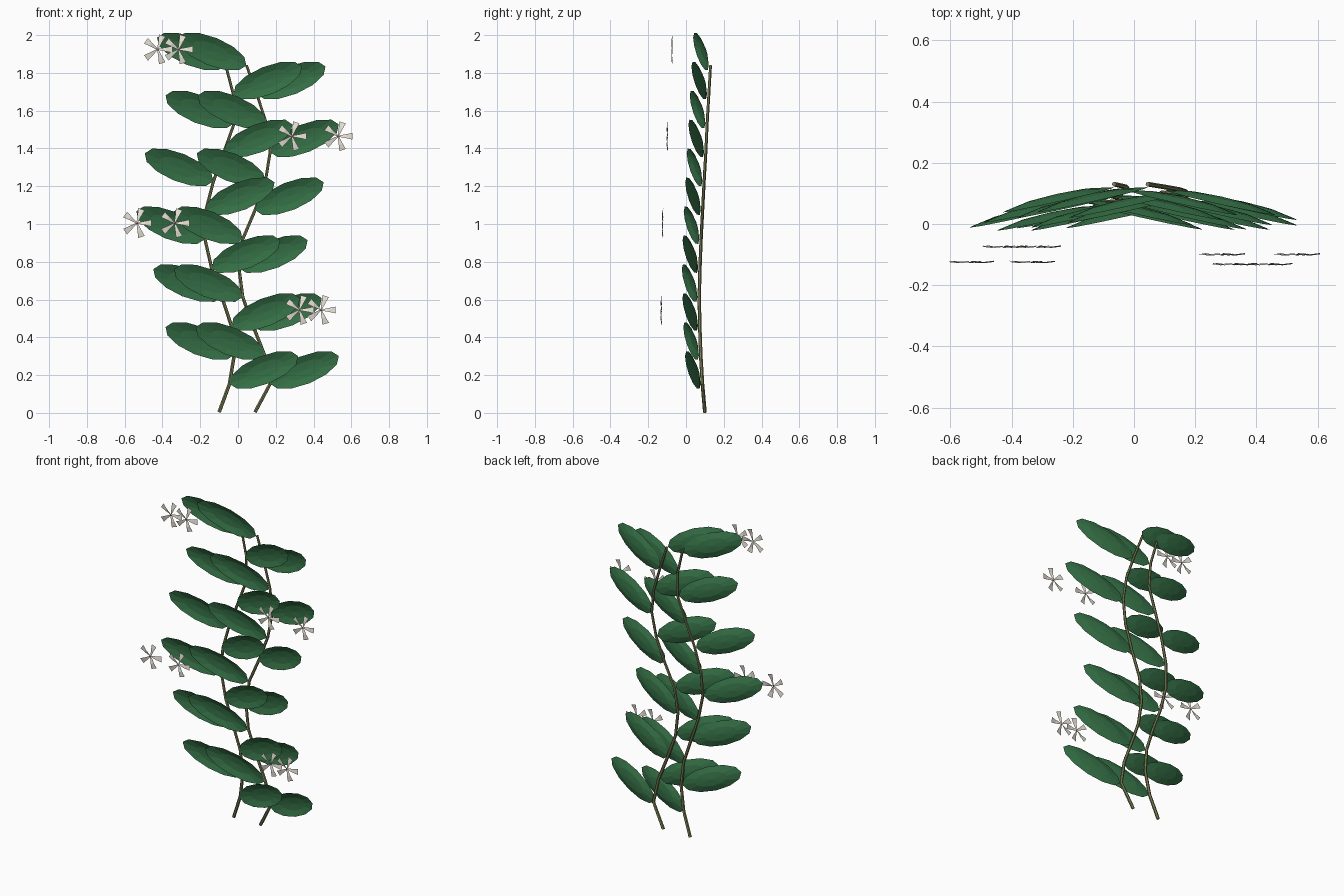
import bpy
from math import sin, cos, pi
from mathutils import Vector

if "Cube" in bpy.data.objects:
    bpy.data.objects.remove(bpy.data.objects["Cube"])


def material(name, color):
    m = bpy.data.materials.new(name)
    m.diffuse_color = (*color, 1)
    m.use_nodes = True
    m.node_tree.nodes["Principled BSDF"].inputs["Base Color"].default_value = m.diffuse_color
    return m


LEAF = material("leaf_green", (0.035, 0.16, 0.06))
STEM = material("stem_olive", (0.2, 0.21, 0.09))
PETAL = material("petal_cream", (0.82, 0.77, 0.68))
CORE = material("flower_core", (0.3, 0.28, 0.22))


def add_mesh(name, verts, faces, mat):
    me = bpy.data.meshes.new(name)
    me.from_pydata(verts, [], faces)
    me.materials.append(mat)
    ob = bpy.data.objects.new(name, me)
    bpy.context.collection.objects.link(ob)
    return ob


def stem(name, pts):
    cu = bpy.data.curves.new(name, 'CURVE')
    cu.dimensions = '3D'
    cu.bevel_depth = 0.01
    cu.bevel_resolution = 1
    cu.use_fill_caps = True
    sp = cu.splines.new('POLY')
    sp.points.add(len(pts) - 1)
    for i, (p, q) in enumerate(zip(sp.points, pts)):
        p.co = (*q, 1)
        p.radius = 1 - 0.02 * i
    sp.use_smooth = False
    cu.materials.append(STEM)
    bpy.context.collection.objects.link(bpy.data.objects.new(name, cu))


def leaf(name, base, side):
    # shallow domed ellipse swept forward, bulging towards the back
    d = Vector((0.36 * side, -0.082, 0.147)).normalized()
    w = Vector((-0.147 * side, 0, 0.36)).normalized()
    n = d.cross(w)
    if n.y < 0:
        n = -n
    c = Vector(base) + Vector((0.183 * side, -0.047, 0.074)) - n * 0.004
    seg = 12
    verts, faces = [c + n * 0.02], []
    for r, h in ((0.55, 0.015), (1.0, 0.0)):
        for k in range(seg):
            a = 2 * pi * k / seg
            verts.append(c + d * (0.2 * r * cos(a)) + w * (0.075 * r * sin(a)) + n * h)
    for k in range(seg):
        a, b = 1 + k, 1 + (k + 1) % seg
        faces += [(0, a, b), (a, a + seg, b + seg, b)]
    add_mesh(name, verts, faces, LEAF)


def flower(name, centre):
    # five wedge petals, each slightly twisted
    c = Vector(centre)
    verts, faces = [], []
    for k in range(5):
        a = 2 * pi * k / 5
        u, v = Vector((cos(a), 0, sin(a))), Vector((-sin(a), 0, cos(a)))
        s = len(verts)
        for r, h, y in ((0.006, 0.004, 0), (0.045, 0.011, -0.003), (0.077, 0.018, 0.001)):
            for e in (-1, 1):
                verts.append(c + u * r + v * (h * e) + Vector((0, y + 0.002 * e, 0)))
        faces += [(s, s + 2, s + 3, s + 1), (s + 2, s + 4, s + 5, s + 3)]
    add_mesh(name + "_petals", verts, faces, PETAL)
    ring = [c + Vector((0.007 * cos(2 * pi * k / 6), -0.002, 0.007 * sin(2 * pi * k / 6))) for k in range(6)]
    add_mesh(name + "_core", ring + [c - Vector((0, 0.005, 0))],
             [(k, (k + 1) % 6, 6) for k in range(6)], CORE)


# Stem paths: x per node for each stem, shared y
STEP = 0.1533
YS = [0.10, 0.087, 0.078, 0.073, 0.07, 0.074, 0.08, 0.088, 0.096, 0.105, 0.112, 0.121, 0.13]
XS = {
    "left": [-0.10, -0.045, -0.02, -0.035, -0.085, -0.14, -0.175, -0.17, -0.13, -0.075, -0.02, -0.025, -0.065],
    "right": [0.09, 0.17, 0.14, 0.08, 0.025, 0.005, 0.025, 0.09, 0.145, 0.17, 0.15, 0.10, 0.045],
}

for label, xs in XS.items():
    nodes = [(x, y, max(0.004, i * STEP)) for i, (x, y) in enumerate(zip(xs, YS))]
    stem(label + "_stem", nodes)
    # Alternating leaves, and a flower on every third node
    for i, p in enumerate(nodes[1:], 1):
        side = 1 if i % 2 else -1
        leaf(f"{label}_leaf_{i}", p, side)
        if i % 3 == 0:
            flower(f"{label}_flower_{i}", (p[0] + 0.36 * side, p[1] - 0.203, p[2] + 0.085))
